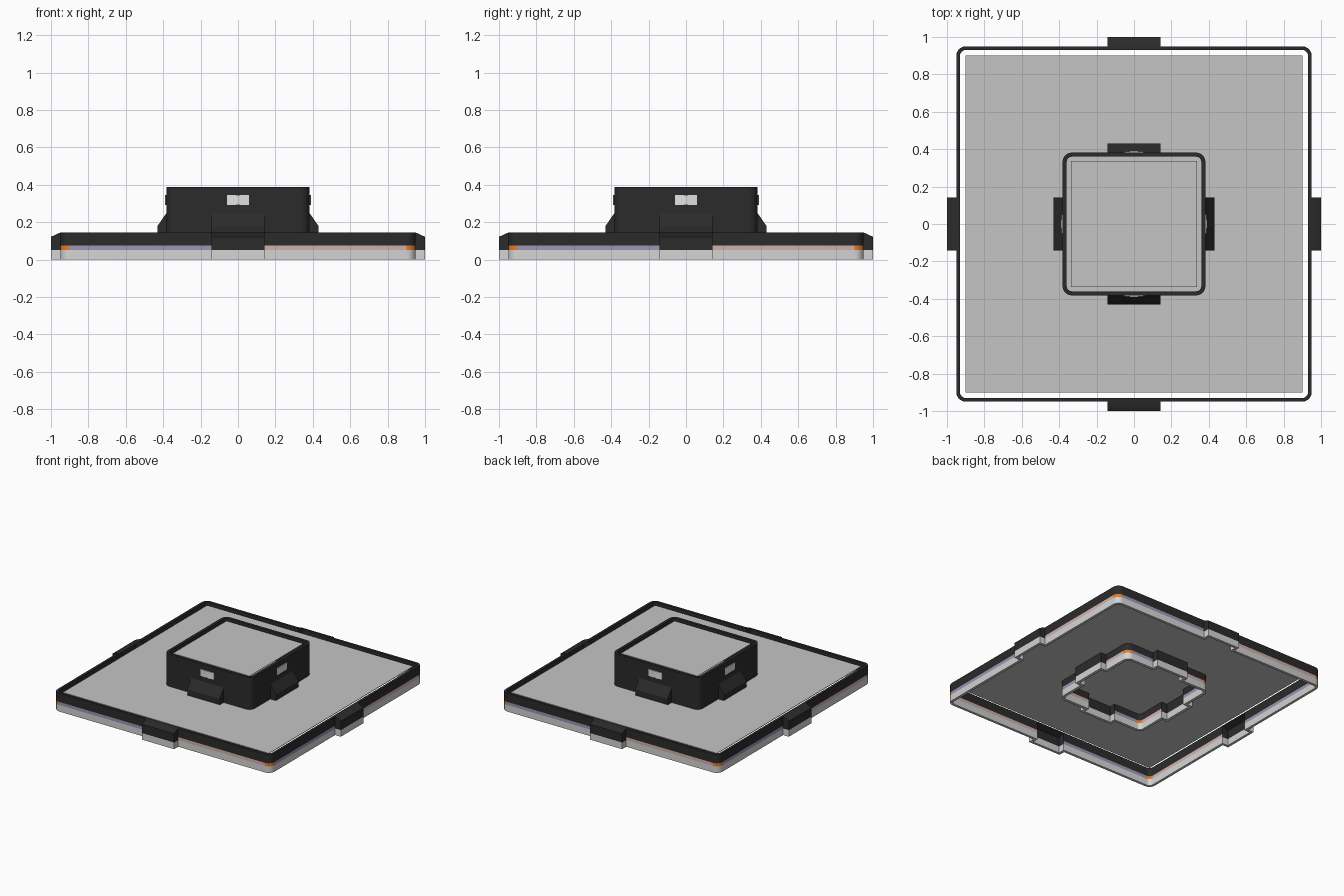
import bpy, bmesh, math
from mathutils import Matrix

if "Cube" in bpy.data.objects:
    bpy.data.objects.remove(bpy.data.objects["Cube"])

def mat(name, rgb):
    m = bpy.data.materials.new(name)
    m.diffuse_color = (*rgb, 1)
    m.use_nodes = True
    m.node_tree.nodes["Principled BSDF"].inputs["Base Color"].default_value = m.diffuse_color
    return m

BLACK = mat("black_plastic", (0.024, 0.024, 0.024))
CLEAR = mat("light_skirt", (0.66, 0.66, 0.66))
PURPLE = mat("muted_purple", (0.34, 0.30, 0.46))
PINK = mat("muted_pink", (0.62, 0.44, 0.41))
ORANGE = mat("orange", (0.80, 0.20, 0.02))
GREY = mat("panel_grey", (0.56, 0.56, 0.56))
WHITE = mat("window_white", (0.76, 0.76, 0.76))

def finish(name, bm, mats, smooth=False):
    me = bpy.data.meshes.new(name)
    bm.to_mesh(me)
    bm.free()
    for m in mats:
        me.materials.append(m)
    ob = bpy.data.objects.new(name, me)
    bpy.context.collection.objects.link(ob)
    if smooth:
        bpy.context.view_layer.objects.active = ob
        ob.select_set(True)
        bpy.ops.object.shade_smooth_by_angle(angle=math.radians(30))
        ob.select_set(False)
    return ob

def outline(half, radius, tab_w, out):
    """Rounded square with a tab on each side; each point is tagged with
    the material of the stripe that starts there."""
    pts = []
    for q in range(4):
        c, s = [(1, 0), (0, 1), (-1, 0), (0, -1)][q]
        # front side from left to right, then its right-hand corner
        side = [(-tab_w, -half, 0), (-tab_w, -half - out, 0),
                (tab_w, -half - out, 0), (tab_w, -half, 3)]
        for i in range(7):
            a = math.radians(-90 + 15 * i)
            side.append((half - radius + radius * math.cos(a),
                         -half + radius + radius * math.sin(a),
                         4 if i < 6 else 2))
        pts += [(x * c - y * s, x * s + y * c, t) for x, y, t in side]
    return pts

def wall(name, half, levels, radius, thick, tab_w=0.142):
    """Hollow wall: outer skin going up, inner skin coming back down."""
    bm = bmesh.new()
    rings, tags = [], []
    for inset, lv in ((0, levels), (thick, levels[::-1])):
        for z, out in lv:
            p = outline(half - inset, radius - inset, tab_w - inset, out)
            rings.append([bm.verts.new((x, y, z)) for x, y, _ in p])
            tags = [t for _, _, t in p]
    n = len(tags)
    for k in range(len(rings)):
        a, b = rings[k], rings[(k + 1) % len(rings)]
        zc = (a[0].co.z + b[0].co.z) / 2
        for i in range(n):
            j = (i + 1) % n
            f = bm.faces.new((a[i], a[j], b[j], b[i]))
            # light skirt, coloured stripe, black above
            f.material_index = 1 if zc < 0.052 else tags[i] if zc < 0.076 else 0
    bmesh.ops.remove_doubles(bm, verts=bm.verts, dist=1e-5)
    bmesh.ops.dissolve_degenerate(bm, edges=bm.edges, dist=1e-5)
    bmesh.ops.recalc_face_normals(bm, faces=bm.faces)
    return finish(name, bm, [BLACK, CLEAR, PURPLE, PINK, ORANGE], True)

def panel(name, half, z):
    bm = bmesh.new()
    bmesh.ops.create_cube(bm, size=1, matrix=Matrix.Translation((0, 0, z))
                          @ Matrix.Diagonal((2 * half, 2 * half, 0.004, 1)))
    return finish(name, bm, [GREY])

# base frame and raised centre block, both open underneath
wall("base_frame", 0.95, [(0, 0.05), (0.052, 0.05), (0.076, 0.05),
                          (0.122, 0.05), (0.145, 0)], 0.05, 0.02)
wall("centre_block", 0.382, [(0, 0.048), (0.052, 0.048), (0.076, 0.048),
                             (0.18, 0.048), (0.25, 0), (0.387, 0)], 0.05, 0.022)

# flat panels set just below each rim
panel("base_panel", 0.902, 0.131)
panel("top_panel", 0.336, 0.375)

# shallow ridged window on each side of the block
for k, side in enumerate(("front", "right", "back", "left")):
    bm = bmesh.new()
    prof = [(-0.06, -0.375), (-0.06, -0.385), (0, -0.391), (0.06, -0.385), (0.06, -0.375)]
    f = bm.faces.new([bm.verts.new((x, y, 0.292)) for x, y in prof])
    r = bmesh.ops.extrude_face_region(bm, geom=[f])
    for v in r["geom"]:
        if isinstance(v, bmesh.types.BMVert):
            v.co.z = 0.346
    bmesh.ops.recalc_face_normals(bm, faces=bm.faces)
    bmesh.ops.rotate(bm, verts=bm.verts, matrix=Matrix.Rotation(k * math.pi / 2, 3, 'Z'))
    finish(side + "_window", bm, [WHITE])
